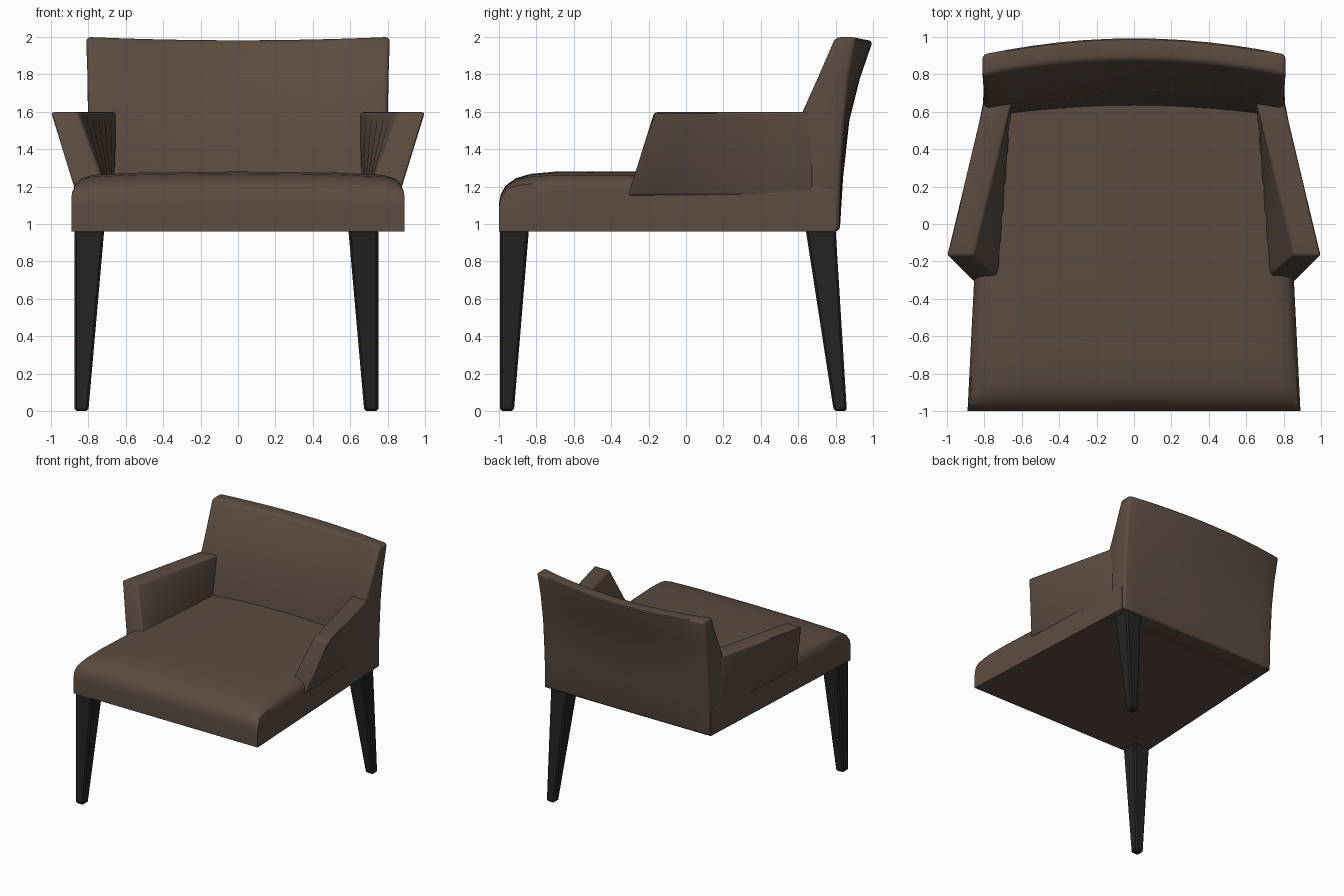
import bpy, bmesh, math
from mathutils import Vector

if "Cube" in bpy.data.objects:
    bpy.data.objects.remove(bpy.data.objects["Cube"])


def material(name, rgb):
    m = bpy.data.materials.new(name)
    m.diffuse_color = (*rgb, 1)
    m.use_nodes = True
    m.node_tree.nodes["Principled BSDF"].inputs["Base Color"].default_value = m.diffuse_color
    return m


BROWN = material("brown fabric", (0.108, 0.071, 0.051))
BLACK = material("black wood", (0.017, 0.017, 0.017))


def loft(name, rings, mat, bevel=0.0, segments=3, smooth=True):
    """Skin closed rings of points, cap both ends, round the sharp edges."""
    bm = bmesh.new()
    vs = [[bm.verts.new(p) for p in ring] for ring in rings]
    n = len(rings[0])
    for a, b in zip(vs, vs[1:]):
        for i in range(n):
            j = (i + 1) % n
            bm.faces.new((a[i], a[j], b[j], b[i]))
    bm.faces.new(vs[0])
    bm.faces.new(vs[-1])
    bmesh.ops.recalc_face_normals(bm, faces=bm.faces)
    if bevel:
        sharp = [e for e in bm.edges if e.calc_face_angle(0) > math.radians(40)]
        bmesh.ops.bevel(bm, geom=sharp, offset=bevel, segments=segments,
                        profile=0.5, affect='EDGES', clamp_overlap=True)
    me = bpy.data.meshes.new(name)
    bm.to_mesh(me)
    bm.free()
    ob = bpy.data.objects.new(name, me)
    bpy.context.collection.objects.link(ob)
    me.materials.append(mat)
    if smooth:
        bpy.ops.object.select_all(action='DESELECT')
        ob.select_set(True)
        bpy.context.view_layer.objects.active = ob
        bpy.ops.object.shade_smooth_by_angle(angle=math.radians(35))
    return ob


# Seat: cross-sections from front to back, rolled over at the front
def seat_ring(y, top):
    w = 0.89 - 0.05 * (y + 1)
    side = min(1.17, top - 0.02)
    d = top - side
    half = [(w, 0.96), (w, side), (w - 0.012, side + 0.45 * d),
            (w - 0.04, side + 0.68 * d), (w - 0.1, side + 0.84 * d),
            (w - 0.35, side + 0.95 * d)]
    pts = half + [(0, top)] + [(-x, z) for x, z in reversed(half)]
    return [(x, y, z) for x, z in pts]


stations = [(-1.0, 1.11), (-0.99, 1.16), (-0.965, 1.205), (-0.91, 1.245),
            (-0.83, 1.268), (-0.7, 1.28), (-0.28, 1.28), (0.3, 1.28), (0.8, 1.28)]
loft("seat", [seat_ring(y, t) for y, t in stations], BROWN)

# Backrest: profile blended from corner to centre, swept across the width
corner = [(0.57, 0.96), (0.575, 1.28), (0.62, 1.6), (0.70, 1.78), (0.795, 2.0),
          (0.91, 2.0), (0.872, 1.78), (0.848, 1.55), (0.828, 1.25), (0.82, 0.96)]
centre = [(0.60, 0.96), (0.635, 1.28), (0.69, 1.6), (0.775, 1.78), (0.88, 1.982),
          (1.0, 1.982), (0.93, 1.78), (0.873, 1.55), (0.84, 1.25), (0.822, 0.96)]
rings = []
for i in range(13):
    u = i / 6 - 1
    k = 1 - u * u
    ring = []
    for a, b in zip(corner, centre):
        y, z = Vector(a).lerp(Vector(b), k)
        ring.append((u * (0.798 + 0.035 * max(0, z - 1.6)), y, z))
    rings.append(ring)
loft("backrest", rings, BROWN, 0.025)

# Armrests: flared outwards at the front
front = [(0.862, -0.31, 1.15), (0.69, -0.31, 1.15), (0.855, -0.17, 1.598), (1.003, -0.17, 1.598)]
rear = [(0.803, 0.68, 1.15), (0.66, 0.68, 1.15), (0.645, 0.68, 1.598), (0.795, 0.68, 1.598)]
for s, side in ((-1, "left"), (1, "right")):
    rings = []
    for i in range(7):
        ring = [Vector(a).lerp(Vector(b), i / 6) for a, b in zip(front, rear)]
        rings.append([(s * p.x, p.y, p.z) for p in ring])
    loft(side + "_armrest", rings, BROWN, 0.016)


# Legs: tapered posts on two opposite corners only
def leg(name, top, foot):
    def rect(r, z):
        x0, x1, y0, y1 = r
        return [(x0, y0, z), (x1, y0, z), (x1, y1, z), (x0, y1, z)]
    loft(name, [rect(foot, 0), rect(top, 0.97)], BLACK, 0.012, 1, False)


leg("front_leg", (-0.875, -0.715, -0.995, -0.84), (-0.875, -0.80, -0.995, -0.92))
leg("back_leg", (0.59, 0.75, 0.64, 0.80), (0.675, 0.75, 0.79, 0.86))
